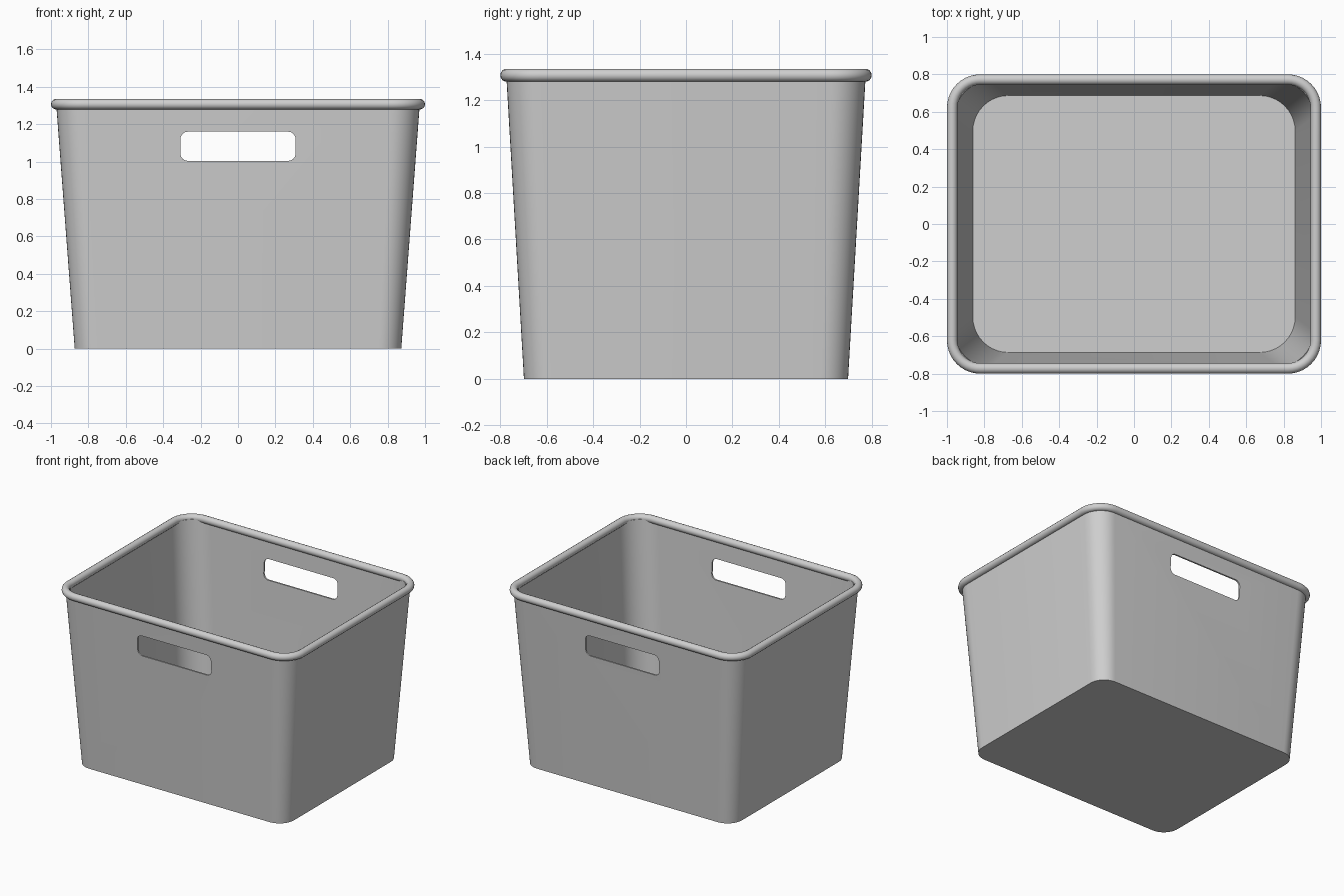
import bpy, bmesh, math

cube = bpy.data.objects.get("Cube")
if cube:
    bpy.data.objects.remove(cube, do_unlink=True)

grey = bpy.data.materials.new("light grey plastic")
grey.use_nodes = True
colour = (0.62, 0.62, 0.62, 1)
grey.diffuse_color = colour
grey.node_tree.nodes["Principled BSDF"].inputs["Base Color"].default_value = colour

TOP = 1.307
WALL = 0.012


def rounded_rect(hx, hy, r, steps=10):
    """Counter-clockwise outline of a rectangle with rounded corners."""
    pts = []
    corners = [(1, 1), (-1, 1), (-1, -1), (1, -1)]
    for i, (sx, sy) in enumerate(corners):
        for k in range(steps + 1):
            a = math.pi / 2 * (i + k / steps)
            pts.append((sx * (hx - r) + r * math.cos(a),
                        sy * (hy - r) + r * math.sin(a)))
    return pts


def loft(name, loops, cap_ends=True):
    """Skin a stack of matching loops and close both ends."""
    bm = bmesh.new()
    rings = [[bm.verts.new(p) for p in loop] for loop in loops]
    n = len(rings[0])
    for a, b in zip(rings, rings[1:]):
        for i in range(n):
            j = (i + 1) % n
            bm.faces.new((a[i], a[j], b[j], b[i]))
    if cap_ends:
        bm.faces.new(rings[0])
        bm.faces.new(rings[-1])
    bmesh.ops.recalc_face_normals(bm, faces=bm.faces)
    mesh = bpy.data.meshes.new(name)
    bm.to_mesh(mesh)
    bm.free()
    obj = bpy.data.objects.new(name, mesh)
    bpy.context.collection.objects.link(obj)
    mesh.materials.append(grey)
    return obj


def activate(obj):
    bpy.ops.object.select_all(action="DESELECT")
    obj.select_set(True)
    bpy.context.view_layer.objects.active = obj


def section(z, inset, r):
    """Horizontal cross-section of the tapering bin at height z."""
    t = z / TOP
    hx = 0.873 + 0.099 * t - inset
    hy = 0.698 + 0.076 * t - inset
    return [(x, y, z) for x, y in rounded_rect(hx, hy, r)]


# Tapered bin: outside from base to lip, then inside back down to the floor
body = loft("bin_body", [
    section(0, 0, 0.12),
    section(TOP, 0, 0.15),
    section(TOP, WALL, 0.19),
    section(WALL, WALL, 0.19),
])

# Handle slots through the front and back walls
slot = rounded_rect(0.308, 0.078, 0.04, 6)
cutter = loft("handle_cutter",
              [[(x, y, z + 1.082) for x, z in slot] for y in (-1, 1)])
cut = body.modifiers.new("handle slots", "BOOLEAN")
cut.operation = "DIFFERENCE"
cut.solver = "EXACT"
cut.object = cutter
activate(body)
bpy.ops.object.modifier_apply(modifier=cut.name)
bpy.data.objects.remove(cutter, do_unlink=True)
bpy.ops.object.shade_smooth_by_angle(angle=math.radians(30))

# Rolled rim: a round tube following the lip
path = bpy.data.curves.new("rim", "CURVE")
path.dimensions = "3D"
path.bevel_depth = 0.028
path.bevel_resolution = 5
outline = rounded_rect(0.972, 0.772, 0.15)
spline = path.splines.new("POLY")
spline.points.add(len(outline) - 1)
for point, (x, y) in zip(spline.points, outline):
    point.co = (x, y, TOP, 1)
spline.use_cyclic_u = True
path.materials.append(grey)
rim = bpy.data.objects.new("rim", path)
bpy.context.collection.objects.link(rim)
activate(rim)
bpy.ops.object.convert(target="MESH")
bpy.ops.object.shade_smooth_by_angle(angle=math.radians(40))
